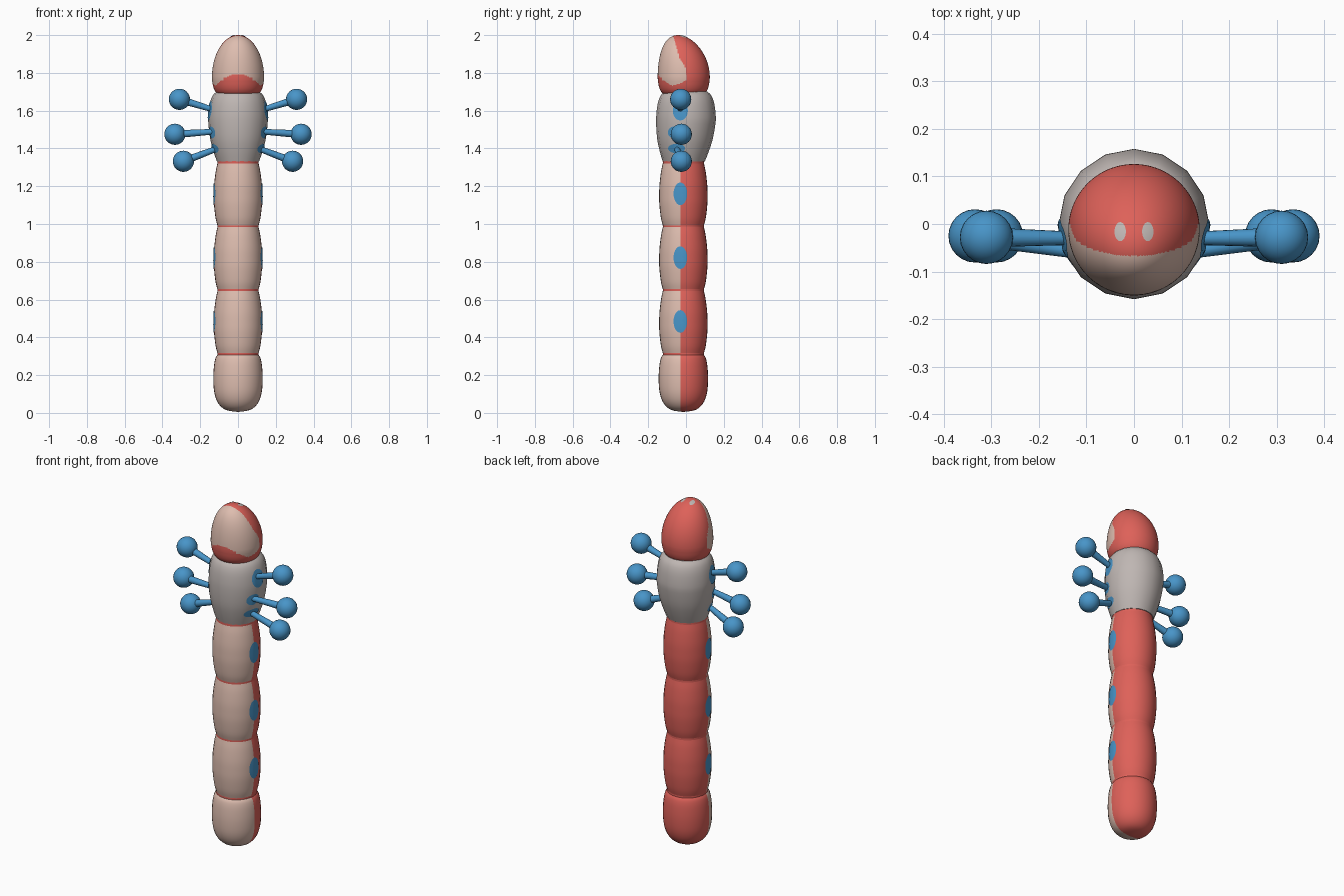
import bpy, bmesh, math
from mathutils import Vector
from mathutils.bvhtree import BVHTree

if "Cube" in bpy.data.objects:
    bpy.data.objects.remove(bpy.data.objects["Cube"])


def material(name, rgb):
    m = bpy.data.materials.new(name)
    m.diffuse_color = (*rgb, 1)
    m.use_nodes = True
    m.node_tree.nodes["Principled BSDF"].inputs["Base Color"].default_value = m.diffuse_color
    return m


CREAM = material("cream", (0.73, 0.51, 0.43))
RED = material("red", (0.73, 0.12, 0.10))
GREY = material("warm grey", (0.52, 0.47, 0.45))
BLUE = material("blue", (0.065, 0.30, 0.58))


def finish(bm, name, mats, angle=40):
    me = bpy.data.meshes.new(name)
    bm.normal_update()
    bm.to_mesh(me)
    bm.free()
    for m in mats:
        me.materials.append(m)
    ob = bpy.data.objects.new(name, me)
    bpy.context.collection.objects.link(ob)
    bpy.ops.object.select_all(action='DESELECT')
    ob.select_set(True)
    bpy.context.view_layer.objects.active = ob
    bpy.ops.object.shade_smooth_by_angle(angle=math.radians(angle))
    return ob


def smooth_profile(pts, steps=4):
    """Catmull-Rom curve through (radius, z) points."""
    p = [pts[0]] + pts + [pts[-1]]
    out = []
    for i in range(1, len(p) - 2):
        a, b, c, d = (Vector(q) for q in p[i - 1:i + 3])
        for k in range(steps):
            t = k / steps
            out.append(0.5 * (2 * b + (c - a) * t + (2 * a - 5 * b + 4 * c - d) * t * t
                              + (3 * b - a - 3 * c + d) * t ** 3))
    return [(max(v[0], 0), v[1]) for v in out] + [pts[-1]]


def lathe(profile, sides, centre):
    """Closed turned solid; centre(z) gives the y of the axis."""
    bm = bmesh.new()
    rings = []
    for r, z in profile:
        n = 1 if r < 1e-4 else sides
        rings.append([bm.verts.new((r * math.sin(math.tau * i / sides),
                                    centre(z) - r * math.cos(math.tau * i / sides), z))
                      for i in range(n)])
    for a, b in zip(rings, rings[1:]):
        for i in range(sides):
            j = (i + 1) % sides
            vs = [a[i % len(a)], a[j % len(a)], b[j % len(b)], b[i % len(b)]]
            bm.faces.new(list(dict.fromkeys(vs)))
    if len(rings[0]) > 1:
        bm.faces.new(rings[0][::-1])
    if len(rings[-1]) > 1:
        bm.faces.new(rings[-1])
    bm.normal_update()
    return bm


def spot(tree, name, mat, origin, u, v, direction):
    """Thin oval of half-axes u, v laid onto a surface along direction."""
    bm = bmesh.new()
    o, u, v, d = (Vector(q) for q in (origin, u, v, direction))

    def hit(s, t):
        p = tree.ray_cast(o + u * s + v * t, d)[0]
        return bm.verts.new(p - d * 0.003)
    n = 24
    mid = hit(0, 0)
    rings = [[hit(k / 4 * math.cos(math.tau * i / n), k / 4 * math.sin(math.tau * i / n))
              for i in range(n)] for k in range(1, 5)]
    for i in range(n):
        j = (i + 1) % n
        bm.faces.new((mid, rings[0][i], rings[0][j]))
        for a, b in zip(rings, rings[1:]):
            bm.faces.new((a[i], b[i], b[j], a[j]))
    bm.normal_update()
    for f in bm.faces:
        if f.normal.dot(d) > 0:
            f.normal_flip()
    finish(bm, name, [mat])


def side_spots(tree, name, mat, y, z, hy, hz):
    for s, side in ((1, "right"), (-1, "left")):
        spot(tree, f"{name}_{side}", mat, (s, y, z), (0, hy, 0), (0, 0, hz), (-s, 0, 0))


BODY_Y, SPLIT_Y = -0.014, -0.03


def body_part(name, pts):
    """Body segment with a cream front and a red back."""
    bm = lathe(smooth_profile(pts), 32, lambda z: BODY_Y)
    tree = BVHTree.FromBMesh(bm)
    bmesh.ops.bisect_plane(bm, geom=bm.verts[:] + bm.edges[:] + bm.faces[:],
                           plane_co=(0, SPLIT_Y, 0), plane_no=(0, 1, 0))
    for f in bm.faces:
        f.material_index = int(f.calc_center_median().y > SPLIT_Y)
    finish(bm, name, [CREAM, RED])
    return tree


# Tail and the three abdomen segments, with red joints between them
body_part("tail", [(0, 0.005), (0.065, 0.016), (0.104, 0.05), (0.125, 0.105), (0.131, 0.18),
                   (0.127, 0.25), (0.119, 0.29), (0.109, 0.307)])
for i in range(3):
    z = 0.317 + 0.338 * i
    tree = body_part(f"abdomen_segment_{i + 1}",
                     [(0.109, z), (0.119, z + 0.04), (0.127, z + 0.11), (0.128, z + 0.165),
                      (0.126, z + 0.22), (0.118, z + 0.285), (0.109, z + 0.328)])
    side_spots(tree, f"abdomen_spot_{i + 1}", BLUE, -0.03, z + 0.167, 0.036, 0.06)
for i in range(4):
    z = 0.312 + 0.338 * i
    finish(lathe([(0.109, z - 0.008), (0.109, z + 0.008)], 32, lambda z: BODY_Y),
           f"joint_{i + 1}", [RED])

# Thorax
bm = lathe(smooth_profile([(0.112, 1.332), (0.13, 1.385), (0.147, 1.45), (0.157, 1.53),
                           (0.157, 1.58), (0.149, 1.64), (0.134, 1.68), (0.112, 1.702)], 3),
           16, lambda z: -0.012 * max(0, (1.55 - z) / 0.22))
thorax = BVHTree.FromBMesh(bm)
finish(bm, "thorax", [GREY])

# Legs: tapered rod with a ball tip and a blue patch at its root
LEGS = [("upper", (0.13, -0.03, 1.605), (0.31, -0.028, 1.66), 0.04, 0.052),
        ("middle", (0.11, -0.06, 1.487), (0.334, -0.025, 1.475), 0.036, 0.032),
        ("lower", (0.095, -0.05, 1.405), (0.289, -0.025, 1.332), 0.045, 0.025)]
LEGS[1] = ("middle", (0.11, -0.06, 1.49), (0.334, -0.025, 1.475), 0.036, 0.032)
for name, root, tip, hy, hz in LEGS:
    side_spots(thorax, f"{name}_leg_patch", BLUE, root[1], root[2] - 0.005, hy, hz)
    for s, side in ((1, "right"), (-1, "left")):
        a, b = (Vector((s * p[0], p[1], p[2])) for p in (root, tip))
        rot = (b - a).to_track_quat('Z', 'Y').to_matrix().to_4x4()
        bm = bmesh.new()
        bmesh.ops.create_cone(bm, cap_ends=True, segments=16, radius1=0.014, radius2=0.021,
                              depth=(b - a).length)
        bm.transform(rot)
        bmesh.ops.translate(bm, verts=bm.verts, vec=(a + b) / 2)
        ball = bmesh.ops.create_uvsphere(bm, u_segments=24, v_segments=16, radius=0.056)
        bmesh.ops.translate(bm, verts=ball["verts"], vec=b)
        finish(bm, f"{name}_leg_{side}", [BLUE])

# Head: egg leaning forward, cream face on a red hood
profile = [(0.112, 1.692), (0.119, 1.70), (0.127, 1.715), (0.133, 1.735), (0.137, 1.76)]
profile = smooth_profile(profile, 5)
profile += [(0.138 * math.cos(t), 1.775 + 0.225 * math.sin(t))
            for t in (math.pi / 2 * k / 60 for k in range(61))]


def head_y(z):
    return -0.012 - 0.03 * max(0, (z - 1.775) / 0.225) ** 2


bm = lathe(profile, 128, head_y)
head = BVHTree.FromBMesh(bm)
for f in bm.faces:
    c = f.calc_center_median()
    if c.z > 1.88:
        edge = -0.035 - 0.033 * (c.z - 1.88) / 0.12
    else:
        edge = 0.002 - 0.037 * max(0, (c.z - 1.82) / 0.06)
    if c.z < 1.77:
        edge -= 0.06 * ((1.77 - c.z) / 0.035) ** 2
    chin = 1.795 - 4.6 * c.x ** 2
    f.material_index = 0 if c.y < edge and c.z > chin else 1
finish(bm, "head", [CREAM, RED])

# Two small oval eyes on top of the head
for s, side in ((1, "right"), (-1, "left")):
    spot(head, f"eye_{side}", GREY, (s * 0.029, -0.016, 3), (0.012, 0, 0), (0, 0.02, 0), (0, 0, -1))
